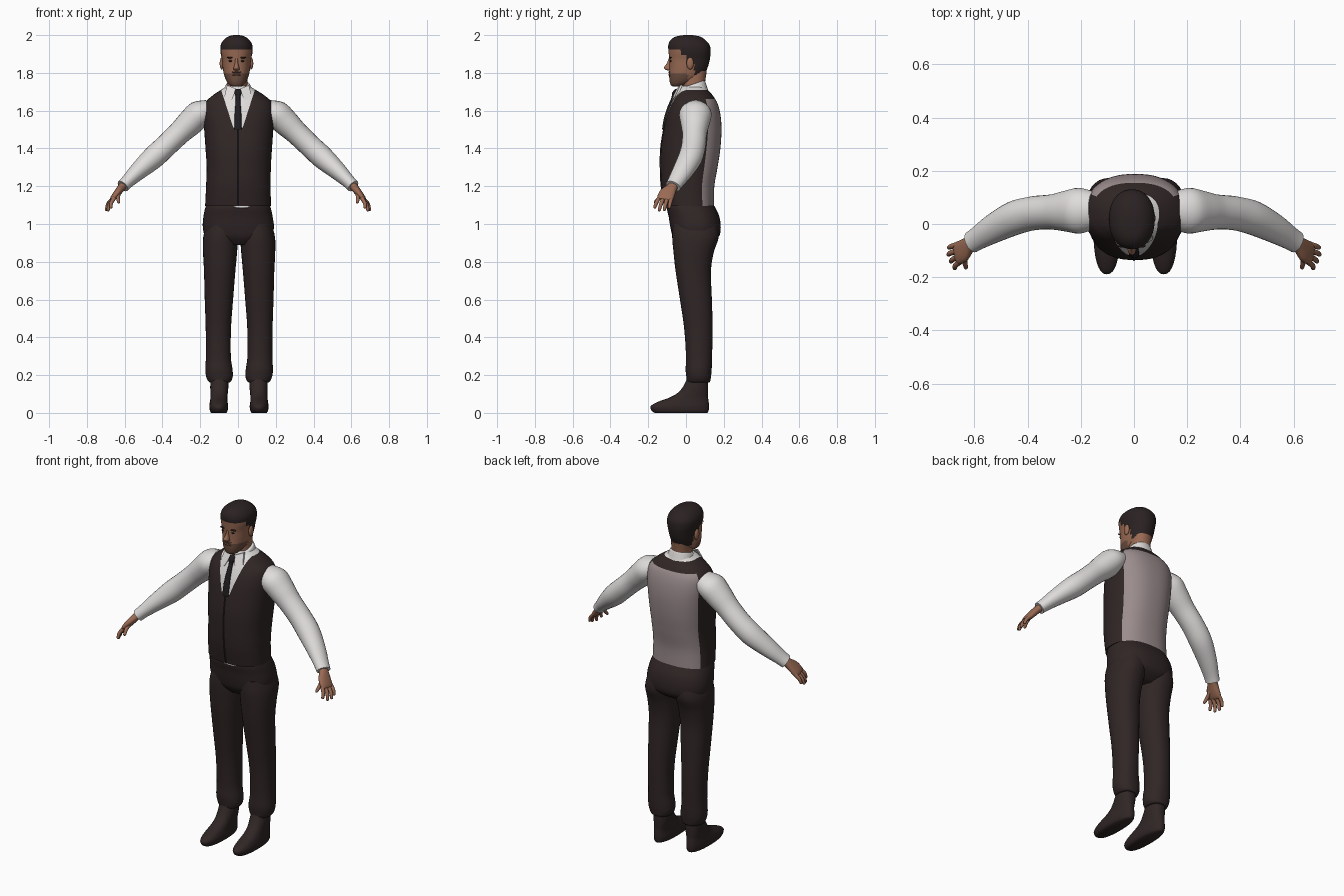
import bpy, bmesh, math
from mathutils import Vector

if "Cube" in bpy.data.objects:
    bpy.data.objects.remove(bpy.data.objects["Cube"])

COLOURS = {
    "dark_cloth": (0.030, 0.019, 0.019), "grey_silk": (0.33, 0.265, 0.27),
    "white_shirt": (0.74, 0.72, 0.71), "skin": (0.32, 0.145, 0.088),
    "hair": (0.024, 0.016, 0.016), "stubble": (0.15, 0.075, 0.05),
    "tie_black": (0.015, 0.012, 0.014), "lips": (0.20, 0.075, 0.055),
}
MATS = {}
for name, rgb in COLOURS.items():
    MATS[name] = bpy.data.materials.new(name)
    MATS[name].diffuse_color = (*rgb, 1)


def finish(bm, name, mats, angle=60):
    bmesh.ops.recalc_face_normals(bm, faces=bm.faces)
    me = bpy.data.meshes.new(name)
    bm.to_mesh(me)
    bm.free()
    ob = bpy.data.objects.new(name, me)
    bpy.context.collection.objects.link(ob)
    for m in mats:
        me.materials.append(MATS[m])
    bpy.ops.object.select_all(action='DESELECT')
    ob.select_set(True)
    bpy.context.view_layer.objects.active = ob
    bpy.ops.object.shade_smooth_by_angle(angle=math.radians(angle))
    return ob


def catmull(p, steps):
    """Smooth interpolation through tuples of numbers."""
    out = []
    for i in range(len(p) - 1):
        a, b, c, d = p[max(i - 1, 0)], p[i], p[i + 1], p[min(i + 2, len(p) - 1)]
        for k in range(steps):
            t = k / steps
            out.append([0.5 * (2 * q + (r - o) * t + (2 * o - 5 * q + 4 * r - s) * t * t
                        + (3 * q - o - 3 * r + s) * t ** 3) for o, q, r, s in zip(a, b, c, d)])
    return out + [list(p[-1])]


def loft(rings, seg=32, power=2.2, steps=4, rule=None):
    """Skin rings of (centre, half axis a, half axis b); rule(centre, turn) picks a material."""
    bm = bmesh.new()
    loops = []
    f = lambda v: math.copysign(abs(v) ** (2 / power), v)
    for r in catmull([(*c, *a, *b) for c, a, b in rings], steps):
        c, a, b = Vector(r[:3]), Vector(r[3:6]), Vector(r[6:])
        loops.append([bm.verts.new(c + a * f(math.cos(t)) + b * f(math.sin(t)))
                      for t in (2 * math.pi * j / seg for j in range(seg))])
    for lo, hi in zip(loops, loops[1:]):
        for j in range(seg):
            k = (j + 1) % seg
            face = bm.faces.new((lo[j], lo[k], hi[k], hi[j]))
            if rule:
                face.material_index = rule(face.calc_center_median(), (j + 0.5) / seg)
    for end in (loops[0], loops[-1]):
        face = bm.faces.new(end)
        if rule:
            face.material_index = rule(face.calc_center_median(), 0.75)
    return bm


def upright(rows, tilt=0):
    """Rows of (z, centre x, half width, front y, back y)."""
    return [((cx, (y0 + y1) / 2, z), (rx, 0, 0), (0, (y1 - y0) / 2, tilt))
            for z, cx, rx, y0, y1 in rows]


def tube(rows, s=1):
    """Rows of (x, y, z, thickness radius, sideways radius) along a limb; s mirrors x."""
    pts = [Vector((s * r[0], r[1], r[2])) for r in rows]
    out = []
    for i, r in enumerate(rows):
        d = (pts[min(i + 1, len(pts) - 1)] - pts[max(i - 1, 0)]).normalized()
        b = (Vector((0, 1, 0)) - d * d.y).normalized()
        out.append((pts[i], d.cross(b) * r[3], b * r[4]))
    return out


def blob(name, loc, size, mat):
    bm = bmesh.new()
    bmesh.ops.create_uvsphere(bm, u_segments=16, v_segments=10, radius=1)
    for v in bm.verts:
        v.co = Vector(loc) + Vector(v.co[i] * size[i] for i in range(3))
    return finish(bm, name, [mat])


# Waistcoat with silk back panel and shirt in the neck opening
torso = [(1.095, 0, .174, -.112, .148), (1.2, .002, .171, -.13, .15), (1.3, .004, .17, -.135, .167),
         (1.4, .004, .176, -.133, .182), (1.5, .004, .183, -.118, .188), (1.58, .004, .188, -.1, .182),
         (1.64, .004, .178, -.077, .166), (1.68, .003, .138, -.057, .142),
         (1.71, .002, .092, -.04, .115), (1.73, 0, .06, -.02, .1)]


def vest_rule(c, turn):
    if c.z > 1.712:
        return 2
    return 1 if .085 < turn < .415 and c.z < 1.662 else 0


bm = loft(upright(torso), 64, 2.4, 6, vest_rule)
for co, no in (((.022, 0, 1.5), (1, 0, -.32)), ((-.022, 0, 1.5), (1, 0, .32)), ((0, 0, 1.51), (0, 0, 1))):
    front = [f for f in bm.faces if f.calc_center_median().y < 0.03 and f.calc_center_median().z > 1.45]
    geom = front + list({e for f in front for e in f.edges}) + list({v for f in front for v in f.verts})
    bmesh.ops.bisect_plane(bm, geom=geom, plane_co=co, plane_no=no)
for f in bm.faces:
    c = f.calc_center_median()
    if c.y < 0.03 and c.z > 1.51 and abs(c.x) < .022 + (c.z - 1.5) * .32:
        f.material_index = 2
finish(bm, "waistcoat", ["dark_cloth", "grey_silk", "white_shirt"])

# Waistcoat front edge, and shirt peeking out at the hem
finish(loft(upright([(z, .0, .004, y, y + .02) for z, y in
                     ((1.1, -.117), (1.2, -.134), (1.3, -.139), (1.4, -.137), (1.5, -.122))]), 8),
       "waistcoat_front_edge", ["dark_cloth"])
blob("shirt_hem", (.02, -.1, 1.092), (.045, .012, .009), "white_shirt")

# Collar with two flaps
finish(loft(upright([(1.665, 0, .088, -.05, .125), (1.7, 0, .077, -.042, .113),
                     (1.735, 0, .064, -.032, .102), (1.74, 0, .058, -.026, .096)], .02), 32),
       "collar", ["white_shirt"])
for s in (-1, 1):
    bm = bmesh.new()
    quad = [(.008, -.05, 1.715), (.058, -.03, 1.735), (.072, -.058, 1.675), (.036, -.079, 1.65)]
    f = bm.faces.new([bm.verts.new((s * x, y, z)) for x, y, z in quad])
    ext = bmesh.ops.extrude_face_region(bm, geom=[f])
    bmesh.ops.translate(bm, verts=[v for v in ext["geom"] if isinstance(v, bmesh.types.BMVert)], vec=(0, .012, 0))
    finish(bm, "collar_flap", ["white_shirt"], 30)

# Necktie
finish(loft(upright([(1.715, 0, .013, -.058, -.03), (1.695, 0, .019, -.073, -.035), (1.67, 0, .012, -.077, -.05),
                     (1.62, 0, .015, -.098, -.07), (1.56, 0, .019, -.117, -.09), (1.5, 0, .02, -.127, -.1)]), 16, 2.6),
       "necktie", ["tie_black"])

# Trouser seat
finish(loft(upright([(1.13, 0, .155, -.09, .13), (1.09, 0, .172, -.102, .153), (1.04, 0, .183, -.092, .176),
                     (.98, .002, .188, -.082, .184), (.93, .002, .17, -.068, .172), (.89, .002, .1, -.035, .12)]), 48, 2.4),
       "trouser_seat", ["dark_cloth"])

# Legs, shoes, sleeves, hands
for s in (-1, 1):
    side = "left_" if s > 0 else "right_"
    leg = [(1.0, .09, .082, -.07, .165), (.93, .098, .092, -.073, .173), (.85, .101, .09, -.066, .147),
           (.75, .103, .083, -.055, .132), (.6, .107, .075, -.032, .137), (.45, .11, .067, -.01, .141),
           (.3, .11, .066, .0, .138), (.23, .107, .072, -.002, .136), (.19, .104, .07, .002, .132),
           (.165, .103, .058, .006, .127), (.16, .103, .045, .015, .115)]
    finish(loft(upright([(z, s * cx + .006, *r) for z, cx, *r in leg]), 32, 2.2), side + "trouser_leg", ["dark_cloth"])
    shoe = [(0, .107, .04, -.165, .113), (.012, .107, .047, -.182, .12), (.035, .107, .05, -.187, .122),
            (.058, .107, .047, -.15, .12), (.08, .106, .045, -.09, .117), (.105, .105, .046, -.045, .117),
            (.14, .104, .048, -.015, .117), (.19, .104, .046, .01, .115)]
    finish(loft(upright([(z, s * cx + .005, *r) for z, cx, *r in shoe]), 32, 2.3), side + "shoe", ["dark_cloth"])

    sleeve = [(.15, .052, 1.605, .055, .07), (.205, .05, 1.582, .072, .086), (.255, .048, 1.535, .07, .077),
              (.31, .045, 1.482, .062, .066), (.38, .04, 1.415, .06, .064), (.45, .022, 1.35, .06, .064),
              (.53, -.018, 1.278, .047, .055), (.585, -.052, 1.225, .036, .045), (.61, -.068, 1.2, .034, .042)]
    finish(loft(tube(sleeve, s), 24, 2), side + "sleeve", ["white_shirt"])
    palm = [(.59, -.055, 1.22, .022, .026), (.615, -.073, 1.195, .021, .028), (.64, -.098, 1.163, .019, .042),
            (.66, -.11, 1.138, .015, .043), (.67, -.113, 1.128, .008, .036)]
    finish(loft(tube(palm, s), 20, 2.3), side + "palm", ["skin"])
    # Four fingers and a thumb: base, tip
    digits = [((.66, -.077, 1.137), (.698, -.09, 1.082)), ((.662, -.1, 1.134), (.7, -.116, 1.07)),
              ((.66, -.122, 1.134), (.69, -.143, 1.068)), ((.655, -.143, 1.138), (.675, -.168, 1.083)),
              ((.628, -.105, 1.168), (.632, -.168, 1.112))]
    for a, b in digits:
        a, b = Vector(a), Vector(b)
        mid = a.lerp(b, .55) + Vector((.005, 0, .004))
        rows = [(*a, .011, .011), (*mid, .010, .010), (*a.lerp(b, .92), .008, .008), (*b, .003, .003)]
        finish(loft(tube(rows, s), 10, 2, 3), side + "finger", ["skin"])

# Neck
finish(loft(upright([(1.67, 0, .058, -.015, .1), (1.74, -.003, .053, -.018, .1), (1.81, -.006, .056, -.02, .11)]), 24),
       "neck", ["skin"])

# Head with hair and stubble chosen by position
CX = -.008
head = [(1.728, CX, .022, -.07, -.02), (1.735, CX, .036, -.08, .0), (1.757, CX, .053, -.087, .05),
        (1.79, CX, .066, -.089, .095), (1.83, CX, .073, -.088, .115), (1.87, CX, .077, -.089, .126),
        (1.91, CX, .085, -.092, .13), (1.945, CX, .084, -.094, .126), (1.972, CX, .07, -.083, .105),
        (1.992, CX, .045, -.055, .075), (2.0, CX, .015, -.01, .035)]


def head_rule(c, turn):
    if c.z > 1.925 or (c.y > -.025 and c.z > 1.895) or (c.y > .0 and c.z > 1.85) or (c.y > .045 and c.z > 1.79):
        return 1
    return 2 if c.z < 1.797 and c.y < .01 else 0


finish(loft(upright(head), 48, 2.2, 5, head_rule), "head", ["skin", "hair", "stubble"])

# Facial features
finish(loft(upright([(1.875, CX, .007, -.093, -.07), (1.85, CX, .009, -.102, -.07), (1.828, CX, .015, -.117, -.07),
                     (1.817, CX, .016, -.108, -.07), (1.813, CX, .008, -.095, -.07)]), 16, 2), "nose", ["skin"])
blob("mouth", (CX, -.087, 1.79), (.024, .006, .005), "lips")
blob("moustache", (CX, -.087, 1.804), (.027, .006, .005), "stubble")
for s in (-1, 1):
    blob("eye", (CX + s * .031, -.081, 1.863), (.012, .005, .005), "hair")
    blob("eyebrow", (CX + s * .033, -.082, 1.881), (.019, .007, .0045), "hair")
    blob("ear", (CX + s * .078, .022, 1.85), (.011, .019, .032), "skin")

for m in bpy.data.materials:
    if m.users and not m.is_grease_pencil:
        m.use_nodes = True
        m.node_tree.nodes["Principled BSDF"].inputs["Base Color"].default_value = m.diffuse_color
